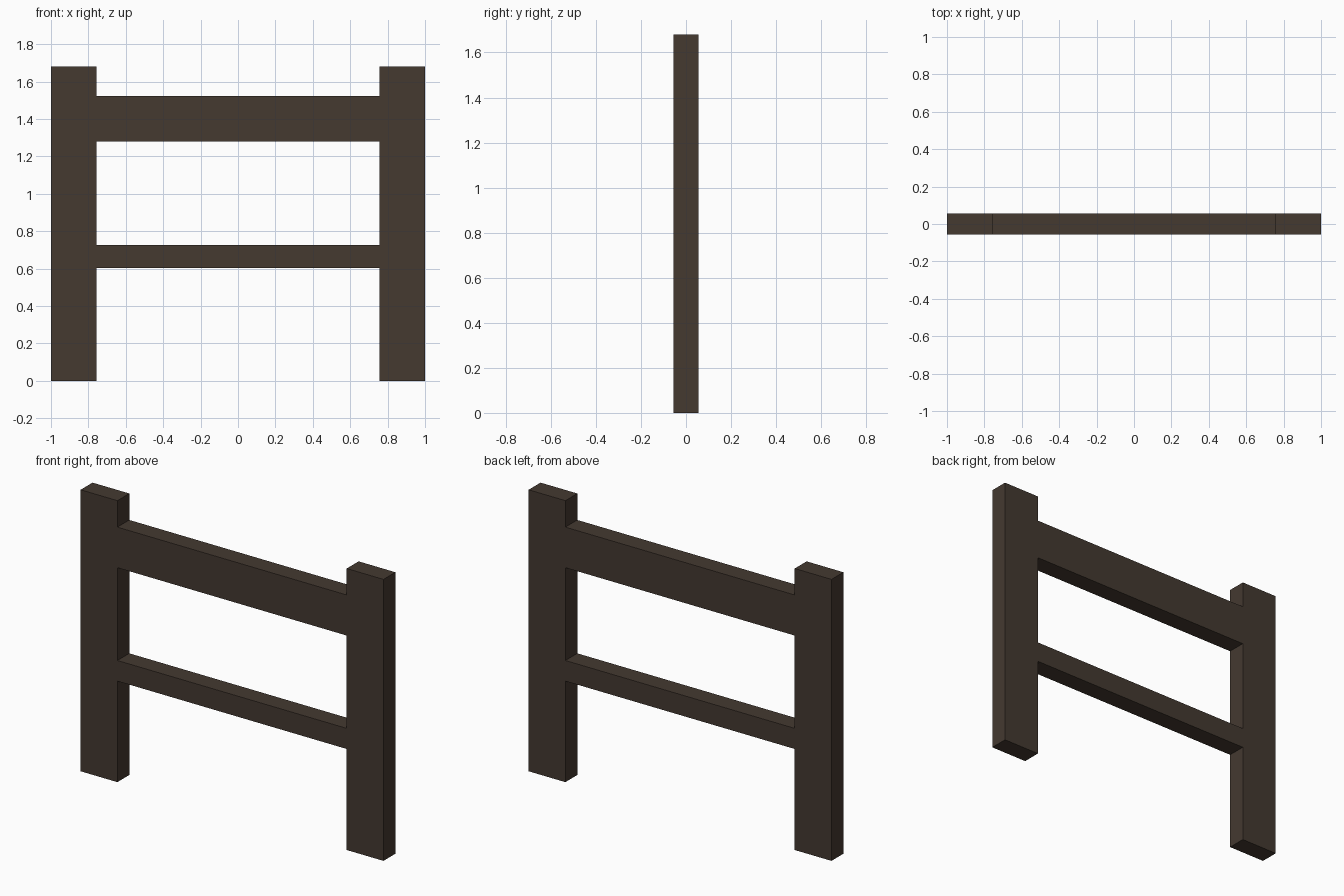
import bpy

if "Cube" in bpy.data.objects:
    bpy.data.objects.remove(bpy.data.objects["Cube"])

DEPTH = 0.112
INNER = 0.757    # inner face of each post
HEIGHT = 1.68

wood = bpy.data.materials.new("dark_wood")
wood.diffuse_color = (0.058, 0.041, 0.030, 1)
wood.use_nodes = True
wood.node_tree.nodes["Principled BSDF"].inputs["Base Color"].default_value = wood.diffuse_color


def beam(name, x0, x1, z0, z1):
    bpy.ops.mesh.primitive_cube_add(size=1, location=((x0 + x1) / 2, 0, (z0 + z1) / 2))
    ob = bpy.context.object
    ob.name = name
    ob.scale = (x1 - x0, DEPTH, z1 - z0)
    bpy.ops.object.transform_apply(location=False, rotation=False, scale=True)
    ob.data.materials.append(wood)
    return ob


# Upright posts
beam("left_post", -1, -INNER, 0, HEIGHT)
beam("right_post", INNER, 1, 0, HEIGHT)

# Rails butted flush between the posts
beam("top_rail", -INNER, INNER, 1.28, 1.522)
beam("lower_rail", -INNER, INNER, 0.603, 0.726)
